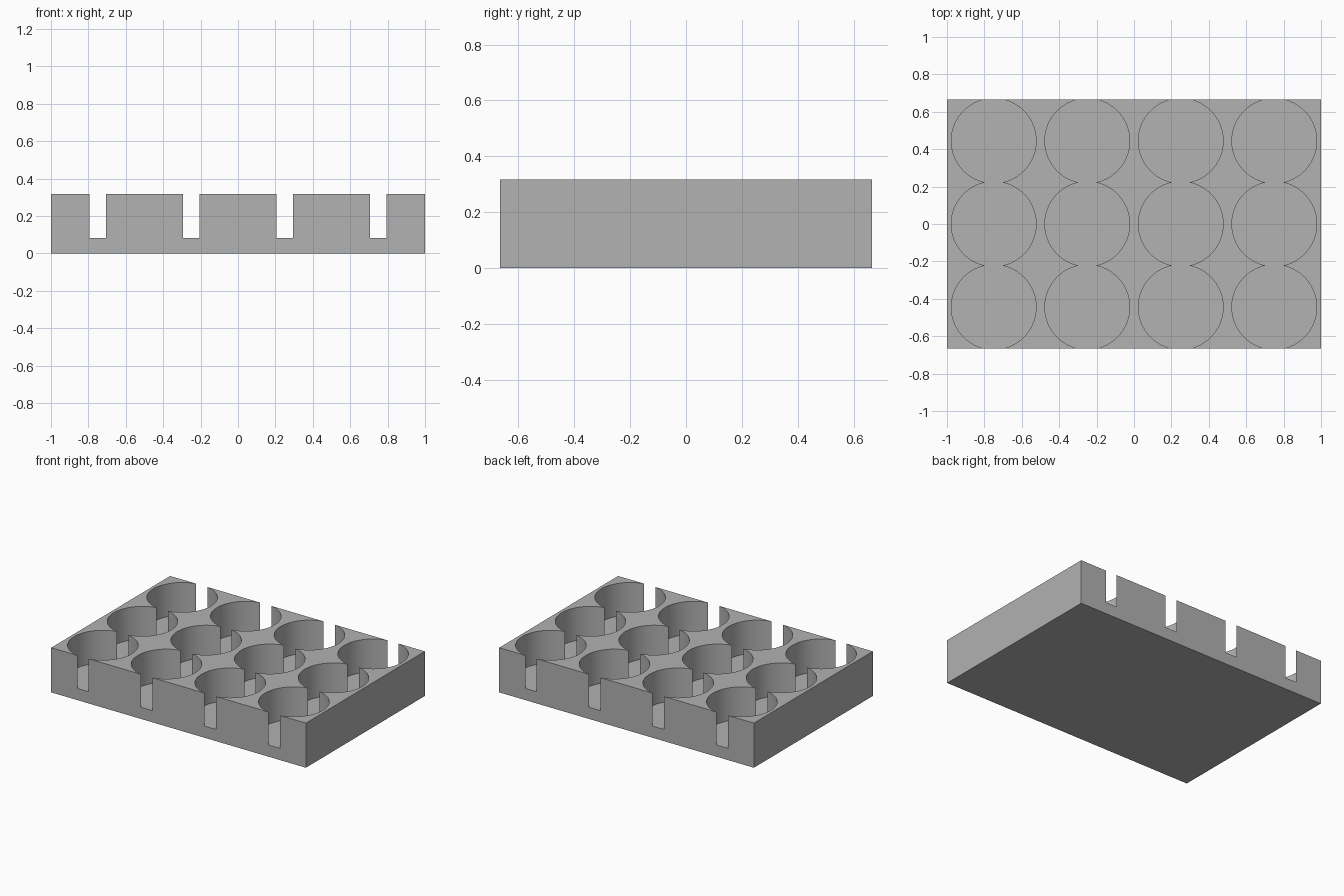
import bpy
import bmesh
from mathutils import Matrix

if "Cube" in bpy.data.objects:
    bpy.data.objects.remove(bpy.data.objects["Cube"], do_unlink=True)

LENGTH, WIDTH, HEIGHT = 2.0, 4 / 3, 0.317
FLOOR, RADIUS = 0.083, 0.2267
COLUMNS, ROWS = 4, 3

grey = bpy.data.materials.new("plain grey")
grey.use_nodes = True
colour = (0.445, 0.445, 0.445, 1)
grey.diffuse_color = colour
grey.node_tree.nodes["Principled BSDF"].inputs["Base Color"].default_value = colour


def add_object(name, bm):
    mesh = bpy.data.meshes.new(name)
    bm.to_mesh(mesh)
    bm.free()
    mesh.materials.append(grey)
    obj = bpy.data.objects.new(name, mesh)
    bpy.context.collection.objects.link(obj)
    return obj


# Solid tray block
bm = bmesh.new()
bmesh.ops.create_cube(bm, size=1, matrix=Matrix.Translation((0, 0, HEIGHT / 2))
                      @ Matrix.Diagonal((LENGTH, WIDTH, HEIGHT, 1)))
tray = add_object("tray", bm)
bpy.context.view_layer.objects.active = tray
tray.select_set(True)

# Round pockets, one row at a time; outer rows break through the long walls
for row in range(ROWS):
    y = (row + 0.5) * WIDTH / ROWS - WIDTH / 2
    bm = bmesh.new()
    for column in range(COLUMNS):
        x = (column + 0.5) * LENGTH / COLUMNS - LENGTH / 2
        bmesh.ops.create_cone(bm, cap_ends=True, segments=96, radius1=RADIUS,
                              radius2=RADIUS, depth=HEIGHT,
                              matrix=Matrix.Translation((x, y, FLOOR + HEIGHT / 2)))
    cutter = add_object("pocket_cutter", bm)
    cutter.hide_render = True
    cut = tray.modifiers.new("pocket row", "BOOLEAN")
    cut.operation = "DIFFERENCE"
    cut.solver = "EXACT"
    cut.object = cutter
    bpy.ops.object.modifier_apply(modifier=cut.name)
    bpy.data.objects.remove(cutter, do_unlink=True)

# Smooth pocket walls with crisp rims
bpy.ops.object.shade_smooth_by_angle(angle=0.5)
